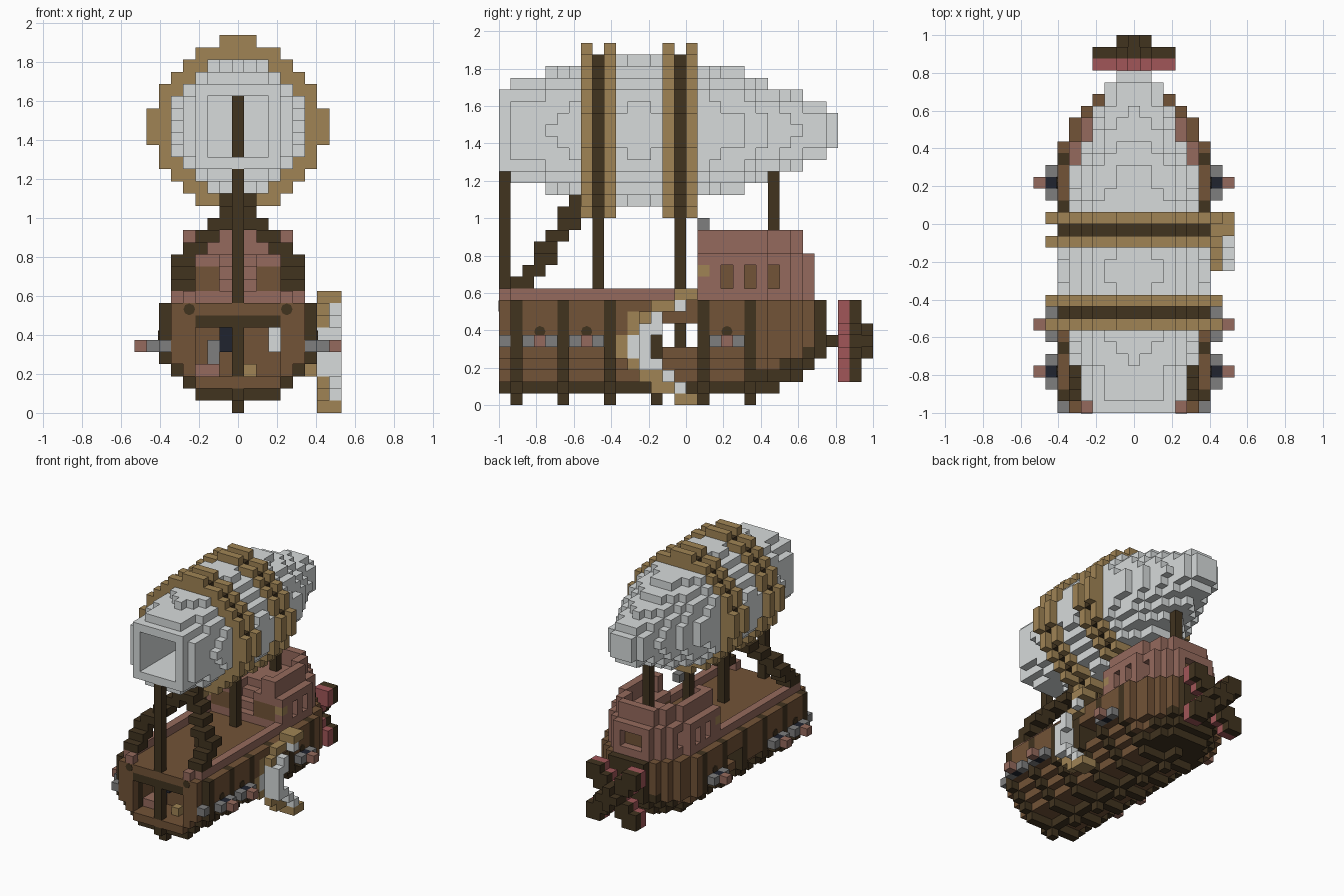
import bpy, bmesh
from mathutils import Vector

cube = bpy.data.objects.get("Cube")
if cube:
    bpy.data.objects.remove(cube)

S = 2 / 32  # block size
HEX = {"cloth_grey": "D7DBDB", "tan_band": "A08455", "dark_wood": "41331F",
       "plank_brown": "725337", "rose_wood": "956A5D", "red_blade": "A15658",
       "iron_grey": "7E7E7E", "navy": "20242F"}


def linear(h):
    c = [int(h[n:n + 2], 16) / 255 for n in (0, 2, 4)]
    return [((v + 0.055) / 1.055) ** 2.4 if v > 0.04 else v / 12.92 for v in c] + [1]


MATS = {}
for name, code in HEX.items():
    m = bpy.data.materials.new(name)
    m.use_nodes = True
    m.diffuse_color = linear(code)
    m.node_tree.nodes["Principled BSDF"].inputs["Base Color"].default_value = linear(code)
    MATS[name] = m


def box(part, xs, ys, zs, color):
    """Fill inclusive block ranges; color None carves blocks away."""
    for i in range(xs[0], xs[1] + 1):
        for j in range(ys[0], ys[1] + 1):
            for k in range(zs[0], zs[1] + 1):
                if color:
                    part[i, j, k] = color
                else:
                    part.pop((i, j, k), None)


def build(name, part):
    """Turn filled blocks into one mesh, keeping only the outside faces."""
    bm = bmesh.new()
    used = sorted(set(part.values()))
    verts = {}
    for cell, color in part.items():
        c = Vector(cell)
        for axis in range(3):
            for sign in (-1, 1):
                n = Vector((0, 0, 0))
                n[axis] = sign
                if tuple(int(v) for v in c + n) in part:
                    continue
                u, w = Vector((0, 0, 0)), Vector((0, 0, 0))
                u[(axis + 1) % 3] = 1
                w[(axis + 2) % 3] = sign
                loop = []
                for a, b in ((-1, -1), (1, -1), (1, 1), (-1, 1)):
                    p = c + (n + u * a + w * b) / 2
                    key = tuple(p)
                    if key not in verts:
                        verts[key] = bm.verts.new((p.x * S, (p.y - 15.5) * S, (p.z + 0.5) * S))
                    loop.append(verts[key])
                bm.faces.new(loop).material_index = used.index(color)
    mesh = bpy.data.meshes.new(name)
    bm.to_mesh(mesh)
    bm.free()
    for color in used:
        mesh.materials.append(MATS[color])
    obj = bpy.data.objects.new(name, mesh)
    bpy.context.collection.objects.link(obj)


# Hull: stacked rows that narrow to the keel, with ribs standing proud of the bilge
RIBS = (1, 5, 9, 13, 17, 21)
taper = {0: 1, 23: 1, 24: 1, 25: 2, 26: 3, 27: 4}
hull = {}
for k in range(1, 9):
    end = {1: 23, 2: 25, 3: 26}.get(k, 27)
    for j in range(end + 1):
        inset = k < 5 and j not in RIBS and 0 < j < 22
        h = max(min(6, k + 2) - taper.get(j, 0) - inset, 0)
        if k == 1 and j not in RIBS:
            h = 0  # bare keel between the ribs
        dark = (k == 1 or j in RIBS or j == 27 or (k == 2 and j > 21)
                or (k == 3 and j > 23) or (k == 4 and j > 25))
        box(hull, (-h, h), (j, j), (k, k), "dark_wood" if dark else "plank_brown")
box(hull, (-5, 5), (0, 22), (8, 8), "plank_brown")
for j in RIBS:
    box(hull, (0, 0), (j, j), (0, 0), "dark_wood")
box(hull, (-3, 3), (0, 3), (3, 7), None)           # open bow room
box(hull, (-3, 3), (1, 1), (2, 2), "plank_brown")
box(hull, (-3, 3), (0, 0), (7, 7), "dark_wood")    # bow beam
box(hull, (-6, 6), (14, 16), (5, 6), None)         # side ports

# Crescent fin on the left side: starts on the planks, tips stand outward
fin = {}
for k, j in enumerate((15, 13, 12, 11, 10, 10, 11, 11, 13, 15)):
    for y in (j, j + 1):
        box(hull if y < 12 else fin, (6 if y < 12 else 7,) * 2, (y, y), (k, k), "tan_band")
    if k in (0, 9):
        box(fin, (8, 8), (j, j + 1), (k, k), "tan_band")
        continue
    for y in (j + 1, j + 2) if 2 < k < 7 else (j + 2,):
        if y < 12:
            hull[6, y, k] = "cloth_grey"
        else:
            box(fin, (7 if y == 12 else 8, 8), (y, y), (k, k), "cloth_grey")
build("hull", hull)
build("crescent_fin", fin)

# Cargo in the bow room
cargo = {}
box(cargo, (-1, -1), (3, 3), (5, 6), "navy")
box(cargo, (-2, -2), (3, 3), (4, 5), "iron_grey")
box(cargo, (3, 3), (3, 3), (5, 6), "cloth_grey")
box(cargo, (-3, -2), (2, 3), (3, 3), "rose_wood")
box(cargo, (1, 1), (2, 2), (3, 3), "tan_band")
build("bow_cargo", cargo)

# Deck rails
rail = {}
for s in (-1, 1):
    box(rail, (s * 5,) * 2, (1, 16), (9, 9), "rose_wood")
    box(rail, (s * 4,) * 2, (0, 0), (9, 9), "rose_wood")
build("deck_rail", rail)


# Cabin with a parapet roof, recessed windows and a central stair
def cabin_half(j):
    return 5 - taper.get(j, 0)


cabin = {}
for j in range(17, 27):
    h = cabin_half(j)
    box(cabin, (-h, h), (j, j), (9, 12), "rose_wood")
    for i in range(1 - h, h):
        edge = abs(i) >= min(h - 1, cabin_half(j + 1)) or j == 25 or (j == 17 and abs(i) > 2)
        if edge and j < 26:
            box(cabin, (i, i), (j, j), (13, 14), "rose_wood")
    if j in (19, 21, 23):
        for s in (-1, 1):
            box(cabin, (s * h, s * h), (j, j), (10, 11), None)
            box(cabin, (s * (h - 1),) * 2, (j, j), (10, 11), "plank_brown")
for step in range(3):
    box(cabin, (-1, 1), (17 + step, 17 + step), (10 + step, 12), None)
box(cabin, (-1, 1), (26, 26), (10, 11), None)
box(cabin, (-1, 1), (25, 25), (10, 11), "plank_brown")
for s in (-1, 1):
    box(cabin, (s * 5,) * 2, (17, 17), (11, 11), "tan_band")
    box(cabin, (min(s * 2, s * 4), max(s * 2, s * 4)), (17, 17), (10, 11), "plank_brown")
build("cabin", cabin)
lantern = {}
box(lantern, (0, 0), (17, 17), (15, 15), "iron_grey")
build("roof_lantern", lantern)

# Masts and the stepped bow ropes
masts = {}
for j, low, high in ((0, 1, 19), (8, 9, 17), (15, 5, 17), (23, 13, 19)):
    box(masts, (0, 0), (j, j), (low, high), "dark_wood")
build("masts", masts)
ropes = {}
for k in range(10, 18):
    x = max(1, min(5, 17 - k))
    y = round(1.3 + 4.7 * (k - 10) / 7)
    for s in (-1, 1):
        for i in (x - 1, x):
            box(ropes, (s * i,) * 2, (y, min(y + 1, 6)), (k, k), "dark_wood")
build("bow_ropes", ropes)

# Envelope: round slices along the length, with a square mouth at the front
PROFILE = ((0, 4.3), (4, 5.0), (6, 5.5), (7, 6.09), (11, 6.4), (12, 6.4), (16, 6.09), (17, 5.9),
           (20, 5.1), (22, 4.2), (25, 3.1), (27, 2.25), (28, 1.5))


def radius(j):
    for (a, ra), (b, rb) in zip(PROFILE, PROFILE[1:]):
        if a <= j <= b:
            return ra + (rb - ra) * (j - a) / (b - a)


HOOPS = (7, 9, 14, 16)
envelope = {}
for j in range(29):
    r = 5.1 if j in HOOPS else radius(j)
    color = "dark_wood" if j in (8, 15) else "cloth_grey"
    for i in range(-6, 7):
        for b in range(-6, 7):
            if i * i + b * b <= r * r and (j > 0 or max(abs(i), abs(b)) < 4):
                envelope[i, j, 23 + b] = color
box(envelope, (-2, 2), (0, 8), (21, 25), None)
box(envelope, (0, 0), (8, 8), (21, 25), "dark_wood")
build("envelope", envelope)

# Raised hoops round the envelope
hoops = {}
for j in HOOPS:
    for i in range(-7, 8):
        for b in range(-7, 8):
            inside = i * i + b * b <= 50 and abs(i) + abs(b) < 10
            if inside and i * i + b * b > 26:
                hoops[i, j, 23 + b] = "tan_band"
build("envelope_hoops", hoops)

# Guns on both sides
guns = {}
for s in (-1, 1):
    box(guns, (s * 6,) * 2, (0, 0), (5, 5), "iron_grey")
    for j in (3, 7, 19):
        box(guns, (s * 7,) * 2, (j - 1, j + 1), (5, 5), "iron_grey")
        box(guns, (s * 7,) * 2, (j, j), (5, 5), "navy")
        box(guns, (s * 8,) * 2, (j, j), (5, 5), "rose_wood")
build("guns", guns)


# Round dark knobs over the guns and on the bow
def knob(name, loc, rot):
    bpy.ops.mesh.primitive_cylinder_add(vertices=8, radius=0.03, depth=0.01, location=loc, rotation=rot)
    bpy.context.object.name = name
    bpy.context.object.data.materials.append(MATS["dark_wood"])


for s in (-1, 1):
    for j in (3, 7, 19):
        knob("gun_port_knob", (s * 6.5 * S, (j - 15.5) * S, 6.3 * S), (0, 1.5708, 0))
    knob("bow_knob", (s * 4 * S, -0.997, 8.5 * S), (1.5708, 0, 0))

# Propeller: crossed blades with red front faces
prop = {}
box(prop, (0, 0), (28, 30), (5, 5), "dark_wood")
for i in range(-3, 4):
    for b in range(-3, 4):
        a, c = abs(i), abs(b)
        if min(a, c) >= 2 or max(a, c) <= 1 or {a, c} == {1, 2}:
            prop[i, 29, 5 + b] = "red_blade"
            prop[i, 30, 5 + b] = "dark_wood"
        if a + c <= 1:
            prop[i, 31, 5 + b] = "dark_wood"
build("propeller", prop)
